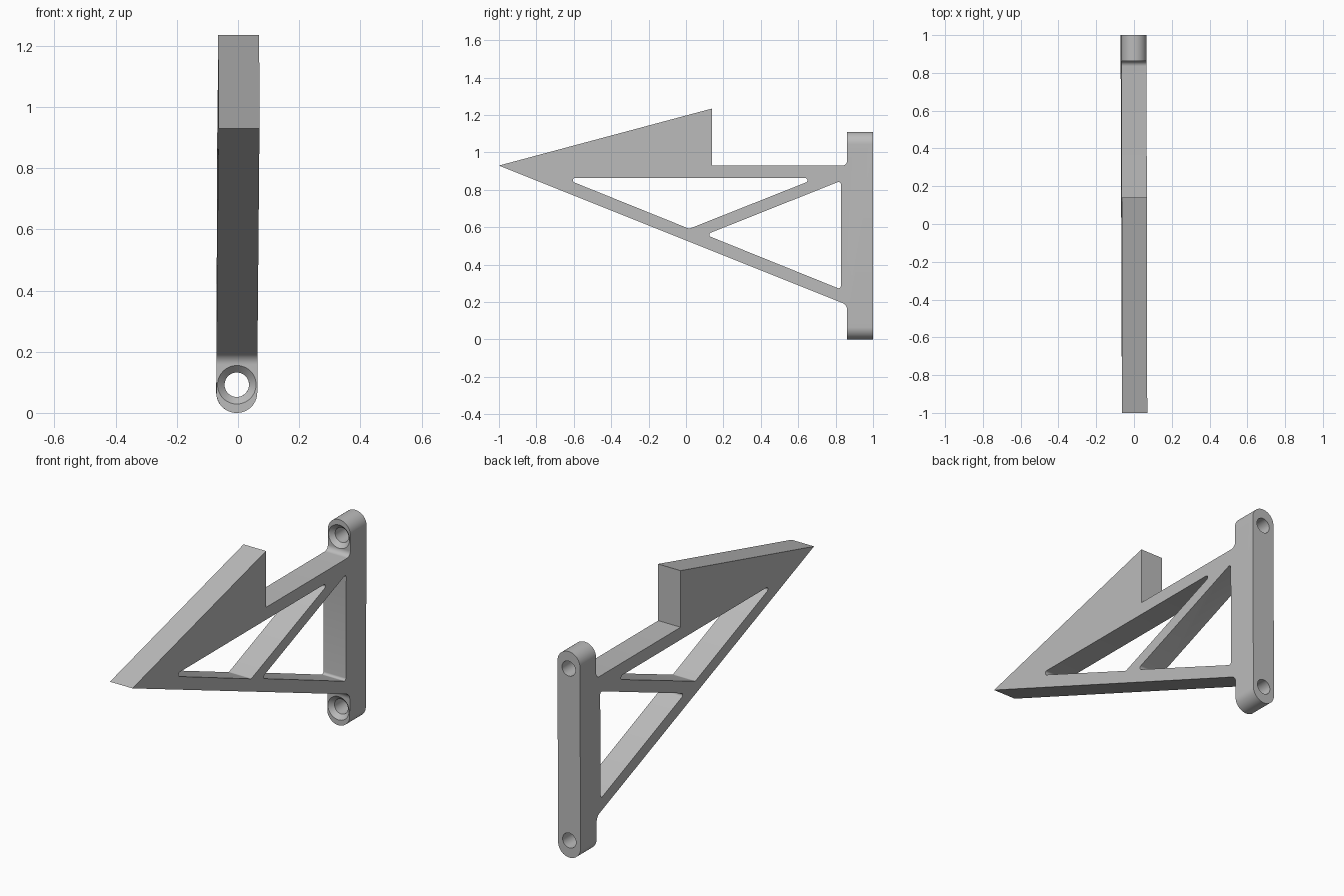
import bpy
import bmesh
import math
from mathutils import Vector, Matrix

cube = bpy.data.objects.get("Cube")
if cube:
    bpy.data.objects.remove(cube, do_unlink=True)

HALF = 0.067      # half thickness of the bracket
TOP = 1.11        # height of the wall mount
FACE = 0.862      # front face of the wall mount

grey = bpy.data.materials.new("plain grey")
grey.use_nodes = True
grey.diffuse_color = (0.5, 0.5, 0.5, 1)
grey.node_tree.nodes["Principled BSDF"].inputs["Base Color"].default_value = (0.5, 0.5, 0.5, 1)


def fillet(corners, steps=8):
    """Round the corners (y, z, radius) of an outline."""
    out = []
    for i, (y, z, r) in enumerate(corners):
        p = Vector((y, z))
        if r == 0:
            out.append(p)
            continue
        a = (Vector(corners[i - 1][:2]) - p).normalized()
        b = (Vector(corners[(i + 1) % len(corners)][:2]) - p).normalized()
        half = a.angle(b) / 2
        centre = p + (a + b).normalized() * (r / math.sin(half))
        start = p + a * (r / math.tan(half)) - centre
        end = p + b * (r / math.tan(half)) - centre
        sweep = math.pi - 2 * half
        for k in range(steps + 1):
            t = k / steps
            out.append(centre + (start * math.sin((1 - t) * sweep)
                                 + end * math.sin(t * sweep)) / math.sin(sweep))
    return out


def loft(name, rings, round_ends=False):
    """Join equal rings of points into a closed solid."""
    bm = bmesh.new()
    loops = [[bm.verts.new(p) for p in ring] for ring in rings]
    n = len(loops[0])
    for low, high in zip(loops, loops[1:]):
        for i in range(n):
            j = (i + 1) % n
            bm.faces.new((low[i], low[j], high[j], high[i]))
    bm.faces.new(loops[0])
    bm.faces.new(loops[-1])
    bmesh.ops.recalc_face_normals(bm, faces=bm.faces)
    if round_ends:
        # Half-round top and bottom of the wall mount
        edges = [e for e in bm.edges
                 if abs(e.verts[0].co.x - e.verts[1].co.x) < 1e-5
                 and all(v.co.y > FACE - 0.001 for v in e.verts)
                 and (all(v.co.z < 0.001 for v in e.verts)
                      or all(abs(v.co.z - TOP) < 0.001 for v in e.verts))]
        bmesh.ops.bevel(bm, geom=edges, offset=HALF - 0.0004, offset_type='OFFSET',
                        segments=14, profile=0.5, affect='EDGES')
    mesh = bpy.data.meshes.new(name)
    bm.to_mesh(mesh)
    bm.free()
    obj = bpy.data.objects.new(name, mesh)
    bpy.context.collection.objects.link(obj)
    return obj


def prism(name, corners, half, round_ends=False):
    outline = fillet(corners)
    return loft(name, [[(x, p.x, p.y) for p in outline] for x in (-half, half)], round_ends)


def screw_hole(name, z, sides=48):
    """Countersunk hole running along y."""
    rings = []
    for r, y in ((0.063, 0.84), (0.063, FACE), (0.04, FACE + 0.023), (0.04, 1.05)):
        rings.append([(r * math.cos(2 * math.pi * k / sides), y,
                       z + r * math.sin(2 * math.pi * k / sides)) for k in range(sides)])
    return loft(name, rings)


# Side outline: wedge arm, step, and wall mount
bracket = prism("bracket", [
    (-1, 0.93, 0), (0.14, 1.235, 0), (0.14, 0.93, 0),
    (FACE, 0.93, 0.027), (FACE, TOP, 0), (1, TOP, 0),
    (1, 0, 0), (FACE, 0, 0), (FACE, 0.185, 0.04)], HALF, True)
bracket.data.materials.append(grey)

# Openings between the struts, and the screw holes
cutters = [
    prism("front_opening", [(-0.655, 0.863, 0.012), (0.70, 0.863, 0.012),
                            (0.017, 0.592, 0.012)], 0.2),
    prism("rear_opening", [(0.105, 0.56, 0.012), (0.828, 0.848, 0.012),
                           (0.828, 0.268, 0.012)], 0.2),
    screw_hole("lower_screw_hole", 0.092),
    screw_hole("upper_screw_hole", TOP - 0.092),
]
for cutter in cutters:
    cutter.hide_render = True
    mod = bracket.modifiers.new(cutter.name, 'BOOLEAN')
    mod.operation = 'DIFFERENCE'
    mod.solver = 'EXACT'
    mod.object = cutter

# Bake the cuts and drop the cutters
bpy.context.view_layer.update()
graph = bpy.context.evaluated_depsgraph_get()
mesh = bpy.data.meshes.new_from_object(bracket.evaluated_get(graph))
bracket.modifiers.clear()
bracket.data = mesh
for cutter in cutters:
    bpy.data.objects.remove(cutter, do_unlink=True)
mesh.materials.clear()
mesh.materials.append(grey)
for face in mesh.polygons:
    face.material_index = 0

# Very slight lean to the side
lean = Matrix.Identity(4)
lean[0][1], lean[0][2], lean[0][3] = -0.002, 0.004, -0.0025
mesh.transform(lean)

bpy.ops.object.select_all(action='DESELECT')
bracket.select_set(True)
bpy.context.view_layer.objects.active = bracket
bpy.ops.object.shade_smooth_by_angle(angle=math.radians(30))
